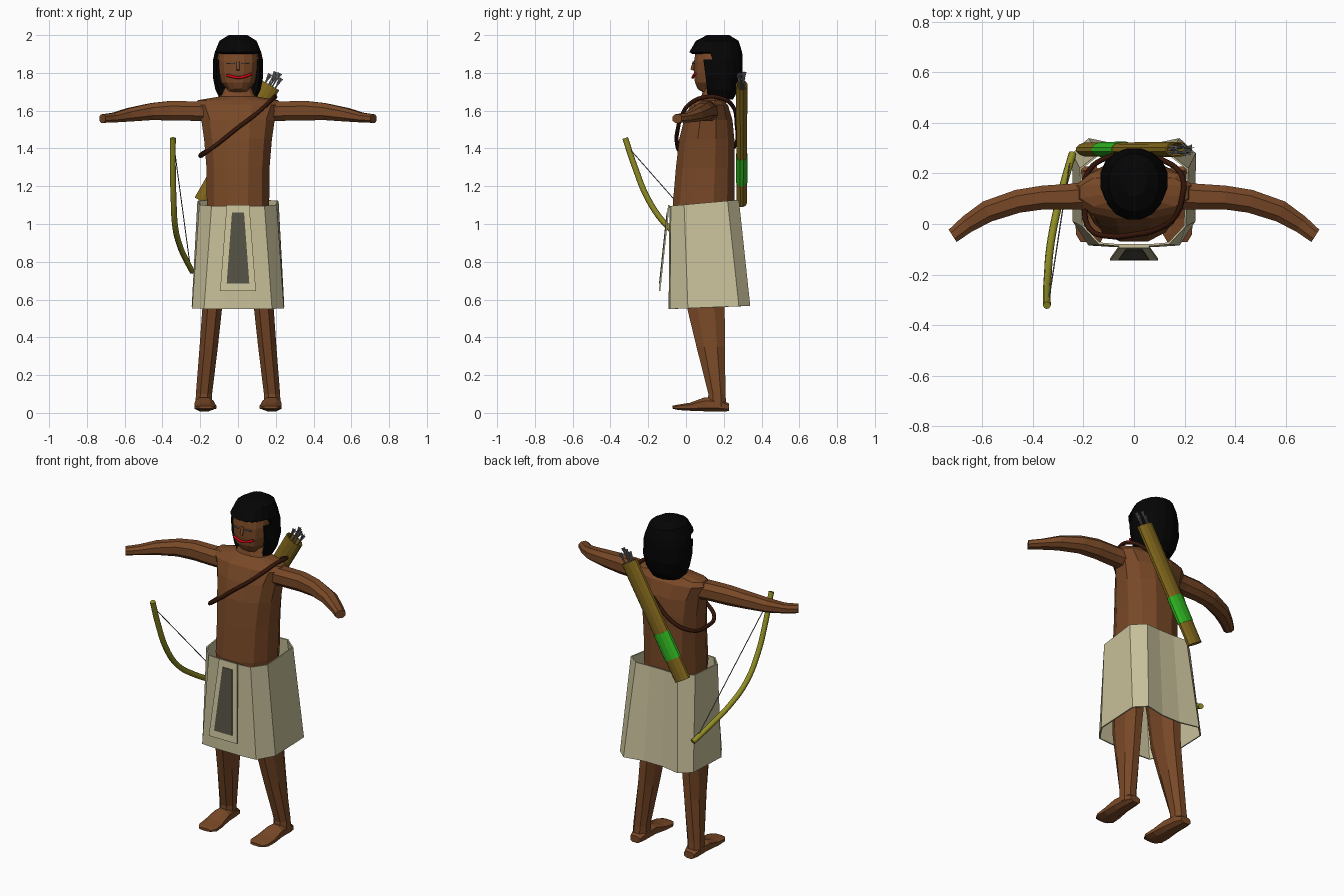
import bpy, bmesh
from math import sin, cos, pi
from mathutils import Vector

if "Cube" in bpy.data.objects:
    bpy.data.objects.remove(bpy.data.objects["Cube"])

SKIN, HAIR = (0.47, 0.29, 0.17), (0.05, 0.05, 0.055)
CLOTH, DARK = (0.78, 0.75, 0.60), (0.33, 0.32, 0.27)
BOW, QUIVER, GREEN = (0.56, 0.55, 0.16), (0.50, 0.40, 0.13), (0.20, 0.70, 0.15)
STRAP, RED, GREY = (0.22, 0.11, 0.07), (0.85, 0.05, 0.10), (0.45, 0.45, 0.46)


def paint(obj, rgb):
    key = "mat_%02d_%02d_%02d" % tuple(int(c * 99) for c in rgb)
    mat = bpy.data.materials.get(key) or bpy.data.materials.new(key)
    mat.diffuse_color = (*[c ** 2.2 for c in rgb], 1)
    mat.use_nodes = True
    mat.node_tree.nodes["Principled BSDF"].inputs["Base Color"].default_value = mat.diffuse_color
    obj.data.materials.append(mat)


def loft(name, rings, rgb, caps=True, mirror=False, cut=None, thick=0):
    """Skin a list of point rings into one mesh."""
    bm = bmesh.new()
    vs = [[bm.verts.new(p) for p in r] for r in rings]
    n = len(vs[0])
    for a, b in zip(vs, vs[1:]):
        for i in range(n):
            j = (i + 1) % n
            bm.faces.new((a[i], a[j], b[j], b[i]))
    if caps:
        bm.faces.new(vs[0])
        bm.faces.new(vs[-1])
    bmesh.ops.recalc_face_normals(bm, faces=bm.faces)
    if cut:
        gone = [f for f in bm.faces if cut(f.calc_center_median())]
        bmesh.ops.delete(bm, geom=gone, context='FACES')
    me = bpy.data.meshes.new(name)
    bm.to_mesh(me)
    bm.free()
    ob = bpy.data.objects.new(name, me)
    bpy.context.collection.objects.link(ob)
    paint(ob, rgb)
    if mirror:
        ob.modifiers.new("mirror", 'MIRROR')
    if thick:
        s = ob.modifiers.new("thickness", 'SOLIDIFY')
        s.thickness = thick
    return ob


def oval(n, p=1.0):
    """Unit rounded outline, flat side towards the front."""
    out = []
    for i in range(n):
        a = 2 * pi * (i + 0.5) / n - pi / 2
        c, s = cos(a), sin(a)
        out.append((abs(c) ** p * (1 if c > 0 else -1), abs(s) ** p * (1 if s > 0 else -1)))
    return out


def level(z, cx, rx, y0, y1, n=12, p=0.85):
    """Horizontal ring from centre, half width and front/back limits."""
    return [(cx + rx * u, (y0 + y1) / 2 + (y1 - y0) / 2 * v, z) for u, v in oval(n, p)]


def tube(name, pts, r, rgb, smooth=True, cyclic=False):
    cu = bpy.data.curves.new(name, 'CURVE')
    cu.dimensions = '3D'
    cu.bevel_depth, cu.bevel_resolution, cu.resolution_u = r, 2, 5
    cu.use_fill_caps = True
    sp = cu.splines.new('BEZIER')
    sp.bezier_points.add(len(pts) - 1)
    for b, p in zip(sp.bezier_points, pts):
        b.co = p
        b.handle_left_type = b.handle_right_type = 'AUTO' if smooth else 'VECTOR'
    sp.use_cyclic_u = cyclic
    ob = bpy.data.objects.new(name, cu)
    bpy.context.collection.objects.link(ob)
    paint(ob, rgb)
    bpy.ops.object.select_all(action='DESELECT')
    ob.select_set(True)
    bpy.context.view_layer.objects.active = ob
    bpy.ops.object.convert(target='MESH')


# Torso and neck
loft("torso", [level(*r) for r in (
    (1.00, 0, .165, -.06, .25), (1.10, 0, .17, -.075, .26), (1.30, 0, .172, -.058, .262),
    (1.45, 0, .185, -.04, .26), (1.55, 0, .20, -.015, .25), (1.63, 0, .235, .02, .225),
    (1.655, 0, .22, .05, .20), (1.675, 0, .10, .08, .20), (1.72, 0, .07, .09, .21))], SKIN)

# Head
loft("head", [level(*r, n=14, p=.82) for r in (
    (1.69, 0, .07, .10, .22), (1.715, 0, .06, .06, .22), (1.75, 0, .092, .045, .25),
    (1.80, 0, .105, .04, .27), (1.86, 0, .112, .04, .28), (1.92, 0, .105, .05, .27))], SKIN)
tube("nose", [(0, .045, 1.86), (0, .032, 1.815)], .009, SKIN)
tube("mouth", [(-.06, .045, 1.787), (-.03, .038, 1.78), (0, .036, 1.775), (.04, .038, 1.782),
               (.07, .048, 1.795)], .007, RED)
for s in (-1, 1):
    tube("eye", [(s * .02, .037, 1.85), (s * .06, .042, 1.85)], .0035, GREY)

# Hair with an open face
loft("hair", [level(*r, n=16, p=.95) for r in (
    (2.00, 0, .05, .11, .23), (1.97, 0, .10, .05, .28), (1.91, 0, .125, .015, .30),
    (1.87, 0, .134, .035, .302), (1.78, 0, .136, .05, .30), (1.71, 0, .122, .065, .28),
    (1.66, 0, .095, .08, .25))], HAIR,
    cut=lambda c: (c.y < .11 and c.z < 1.9) or c.z < 1.665, thick=.02)

# Arms: x, centre y, centre z, half depth, half height, end slant
arm = ((.16, .115, 1.595, .06, .055, 0), (.25, .108, 1.598, .055, .055, 0),
       (.36, .105, 1.60, .05, .055, .1), (.46, .09, 1.595, .048, .048, .2),
       (.58, .05, 1.578, .042, .038, .45), (.66, .0, 1.563, .032, .027, .6),
       (.718, -.047, 1.558, .026, .024, .65))
loft("arm", [[(x + k * ry * u, cy + ry * u, cz + rz * v) for u, v in oval(8, .85)]
             for x, cy, cz, ry, rz, k in arm], SKIN, mirror=True)

# Legs and feet
loft("leg", [level(*r, n=8, p=.9) for r in (
    (1.02, .095, .085, -.03, .23), (.75, .125, .068, -.01, .22), (.55, .137, .056, 0, .212),
    (.35, .155, .052, .05, .212), (.10, .18, .046, .115, .212), (.03, .183, .046, .11, .218))],
    SKIN, mirror=True)
foot = ((.228, .18, .035, .008, .05), (.18, .18, .047, .004, .08), (.10, .178, .052, .006, .085),
        (.02, .175, .06, .01, .055), (-.04, .172, .062, .014, .045), (-.072, .172, .042, .022, .038))
loft("foot", [[(cx + w * u, y, (z0 + z1) / 2 + (z1 - z0) / 2 * v) for u, v in oval(8, .8)]
              for y, cx, w, z0, z1 in foot], SKIN, mirror=True)

# Wrapped skirt: half outline, bottom then top
half_low = [(.07, -.092), (.18, -.085), (.243, .01), (.245, .28), (.18, .34), (.06, .315)]
half_top = [(.06, -.088), (.14, -.08), (.205, -.01), (.215, .22), (.14, .28), (.05, .275)]


def hem(half, z, lift):
    pts = half + [(-x, y) for x, y in reversed(half)]
    return [(x, y, z + lift * (y + .09)) for x, y in pts]


loft("skirt", [hem(half_low, .55, .04), hem(half_top, 1.095, .09)], CLOTH, caps=False, thick=.008)


# Hanging apron with a dark inner panel
def panel(name, wt, zt, wb, zb, yt, yb, d, rgb):
    loft(name, [[(-wb, y + yb, zb), (wb, y + yb, zb), (wt, y + yt, zt), (-wt, y + yt, zt)]
                for y in (0, d)], rgb)


panel("apron", .06, 1.10, .095, .645, -.095, -.144, .008, CLOTH)
panel("apron_inset", .032, 1.06, .06, .685, -.103, -.143, .008, DARK)

# Quiver slung across the back, open at the top
base, tip = Vector((-.185, .295, 1.115)), Vector((.172, .295, 1.735))
axis = (tip - base).normalized()
side = Vector((axis.z, 0, -axis.x))


def across(t, w, d):
    c = base.lerp(tip, t)
    return [c + side * w * u + Vector((0, d * v, 0)) for u, v in oval(12)]


loft("quiver", [across(0, .053, .028), across(1, .055, .031), across(1, .048, .024),
                across(.9, .046, .022)], QUIVER)
loft("quiver_band", [across(.18, .056, .031), across(.4, .056, .032)], GREEN)

# Arrows with crossed fletching
for k, (a, b, e) in enumerate(((-.03, 0, .05), (-.01, .012, .075), (.012, -.01, .08),
                               (.03, .006, .06), (0, -.014, .065))):
    c = tip + side * a + Vector((0, b, 0))
    tube("arrow_shaft", [c - axis * .07, c + axis * e], .004, GREY, smooth=False)
    for f in (side, Vector((0, 1, 0))):
        g = side.cross(axis) if f is side else side
        lo, hi = c + axis * (e - .045), c + axis * e
        loft("fletching", [[lo + g * o - f * .004, lo + g * o + f * .004,
                            hi + g * o + f * .013, hi + g * o - f * .013]
                           for o in (-.001, .001)], GREY)

# Chest strap loop
tube("strap", [(.12, .25, 1.62), (.19, .19, 1.665), (.19, .10, 1.672), (.16, .025, 1.64),
               (.08, -.025, 1.57), (0, -.042, 1.51), (-.10, -.048, 1.43), (-.175, -.02, 1.375),
               (-.197, .08, 1.36), (-.185, .2, 1.375), (-.11, .262, 1.42), (.02, .268, 1.53)],
     .011, STRAP, cyclic=True)

# Bow and string
tube("bow", [(-.345, -.322, 1.455), (-.345, -.27, 1.30), (-.341, -.20, 1.13), (-.333, -.10, .99),
             (-.31, .03, .89), (-.275, .17, .81), (-.243, .28, .75)], .0155, BOW)
tube("bowstring", [(-.337, -.30, 1.40), (-.253, .25, .775)], .0025, GREY, smooth=False)
